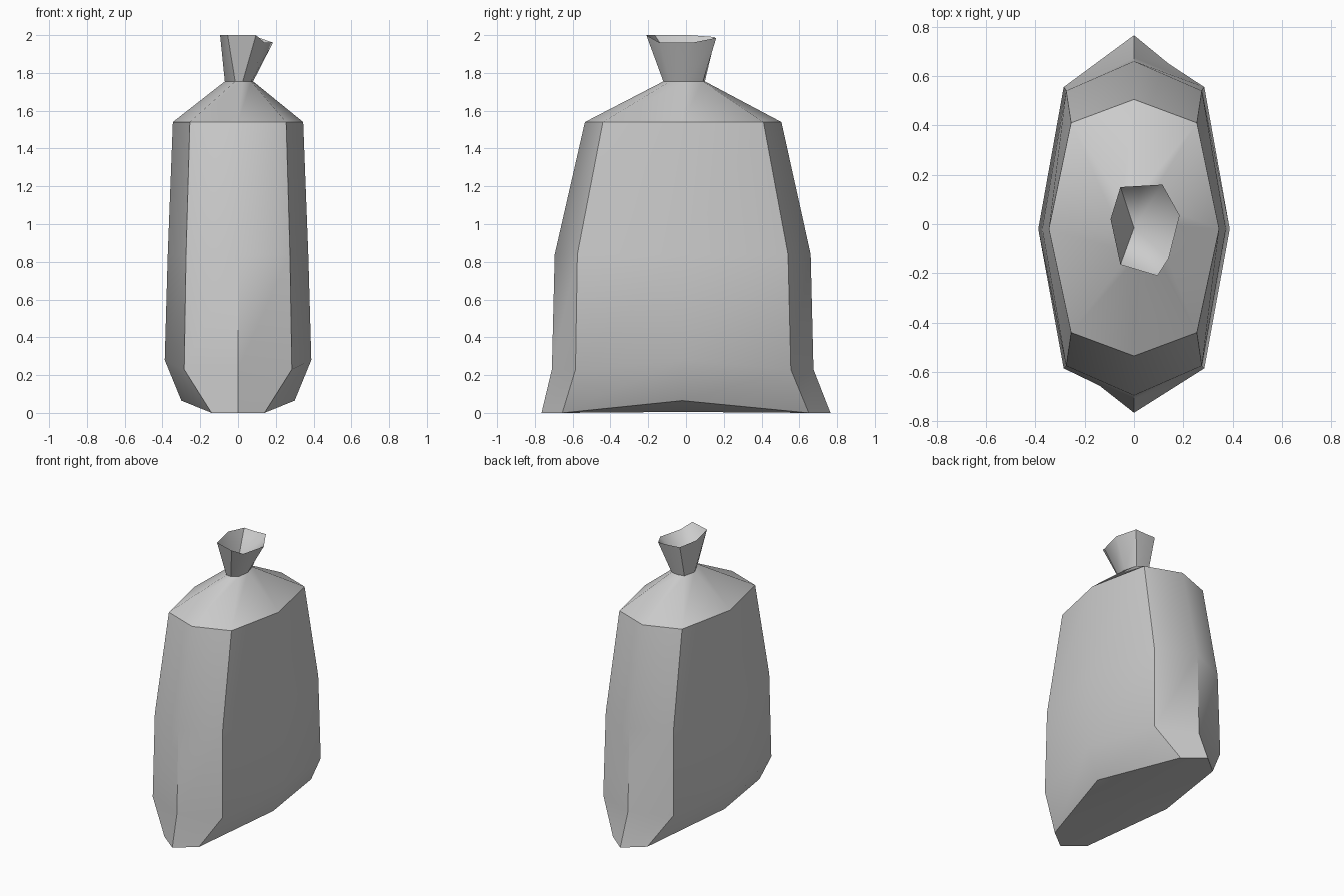
import bpy, bmesh, math

cube = bpy.data.objects.get("Cube")
if cube:
    bpy.data.objects.remove(cube, do_unlink=True)

# Single cloth colour
cloth = bpy.data.materials.new("light_grey_cloth")
cloth.use_nodes = True
grey = (0.6, 0.6, 0.6, 1)
cloth.diffuse_color = grey
cloth.node_tree.nodes["Principled BSDF"].inputs["Base Color"].default_value = grey


def body_ring(front, front_corner, back_corner, back, corner_x, side_x, z, side_z):
    """Eight-sided symmetric section, counter-clockwise from the front ridge."""
    half = [(corner_x, front_corner, z), (side_x, -0.02, side_z), (corner_x, back_corner, z)]
    mirrored = [(-x, y, h) for x, y, h in reversed(half)]
    return [(0, front, z)] + half + [(0, back, z)] + mirrored


# Sections from the pinched base up to the shoulder
rings = [
    body_ring(-0.765, -0.655, 0.65, 0.765, 0.14, 0.30, 0, 0.065),
    body_ring(-0.71, -0.585, 0.555, 0.675, 0.285, 0.388, 0.23, 0.28),
    body_ring(-0.695, -0.575, 0.54, 0.66, 0.275, 0.372, 0.84, 0.84),
    body_ring(-0.535, -0.44, 0.41, 0.505, 0.255, 0.345, 1.54, 1.54),
]

# Tied neck and crooked flared mouth
neck = [(0.025, -0.12), (0.07, -0.085), (0.08, 0), (0.055, 0.09),
        (0, 0.10), (-0.05, 0.09), (-0.07, 0), (-0.015, -0.115)]
rings.append([(x, y, 1.755) for x, y in neck])
rings.append([(0.095, -0.21, 2), (0.14, -0.14, 1.96), (0.185, 0.035, 1.96),
              (0.115, 0.16, 1.985), (0.03, 0.155, 1.985), (-0.055, 0.15, 1.99),
              (-0.095, 0.02, 2), (-0.055, -0.165, 2)])

bm = bmesh.new()
loops = [[bm.verts.new(p) for p in ring] for ring in rings]
count = len(neck)
for low, high in zip(loops, loops[1:]):
    for i in range(count):
        j = (i + 1) % count
        bm.faces.new((low[i], low[j], high[j], high[i]))

# Base underside and the hollow inside the mouth
base = bm.verts.new((0, -0.02, 0.005))
hollow = bm.verts.new((0, -0.015, 1.77))
for i in range(count):
    j = (i + 1) % count
    bm.faces.new((loops[0][j], loops[0][i], base))
    bm.faces.new((loops[-1][i], loops[-1][j], hollow))
bmesh.ops.recalc_face_normals(bm, faces=bm.faces)

mesh = bpy.data.meshes.new("tied_sack")
bm.to_mesh(mesh)
bm.free()
mesh.materials.append(cloth)
sack = bpy.data.objects.new("tied_sack", mesh)
bpy.context.collection.objects.link(sack)

# Soft folds, crisp corners
bpy.ops.object.select_all(action='DESELECT')
sack.select_set(True)
bpy.context.view_layer.objects.active = sack
bpy.ops.object.shade_smooth_by_angle(angle=math.radians(44))
